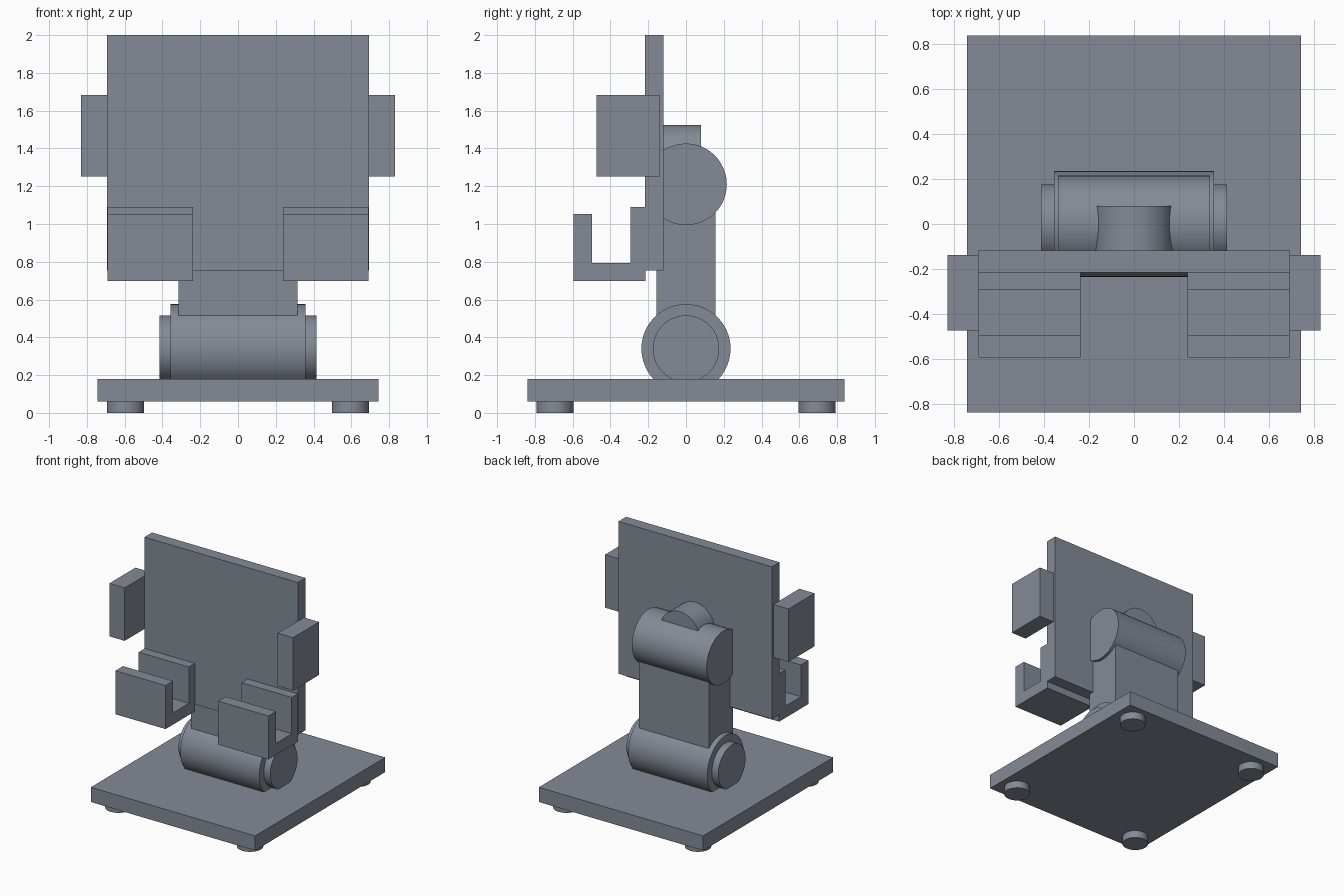
import bpy, bmesh, math
from mathutils import Matrix

if "Cube" in bpy.data.objects:
    bpy.data.objects.remove(bpy.data.objects["Cube"])

# Dark slate finish shared by all parts
slate = bpy.data.materials.new("slate")
slate.diffuse_color = (0.23, 0.255, 0.305, 1)
slate.use_nodes = True
slate.node_tree.nodes["Principled BSDF"].inputs["Base Color"].default_value = slate.diffuse_color


def finish(name, bm):
    bmesh.ops.recalc_face_normals(bm, faces=bm.faces)
    mesh = bpy.data.meshes.new(name)
    bm.to_mesh(mesh)
    bm.free()
    mesh.materials.append(slate)
    obj = bpy.data.objects.new(name, mesh)
    bpy.context.collection.objects.link(obj)
    return obj


def box(name, x, y, z):
    bm = bmesh.new()
    bmesh.ops.create_cube(bm, size=1)
    for v in bm.verts:
        for i, (lo, hi) in enumerate((x, y, z)):
            v.co[i] = hi if v.co[i] > 0 else lo
    return finish(name, bm)


def cylinder(name, center, radius, length, axis='Z'):
    turn = {'X': Matrix.Rotation(math.pi / 2, 4, 'Y'),
            'Y': Matrix.Rotation(math.pi / 2, 4, 'X'),
            'Z': Matrix.Identity(4)}[axis]
    bm = bmesh.new()
    bmesh.ops.create_cone(bm, cap_ends=True, segments=48, radius1=radius, radius2=radius,
                          depth=length, matrix=Matrix.Translation(center) @ turn)
    obj = finish(name, bm)
    bpy.ops.object.select_all(action='DESELECT')
    obj.select_set(True)
    bpy.context.view_layer.objects.active = obj
    bpy.ops.object.shade_smooth_by_angle()
    return obj


def extrude_x(name, profile, x0, x1):
    bm = bmesh.new()
    a, b = ([bm.verts.new((x, y, z)) for y, z in profile] for x in (x0, x1))
    bm.faces.new(a)
    bm.faces.new(b)
    n = len(profile)
    for i in range(n):
        j = (i + 1) % n
        bm.faces.new((a[i], a[j], b[j], b[i]))
    return finish(name, bm)


# Base plate with four round feet
box("base_plate", (-0.743, 0.743), (-0.84, 0.84), (0.06, 0.18))
for sx in (-1, 1):
    for sy in (-1, 1):
        cylinder("foot", (sx * 0.595, sy * 0.694, 0.035), 0.098, 0.07)

# Lower hinge barrel and its narrower axle
cylinder("lower_hinge", (0, 0, 0.34), 0.236, 0.714, 'X')
cylinder("lower_hinge_axle", (0, 0, 0.34), 0.176, 0.83, 'X')

# Upright arm
box("arm", (-0.315, 0.315), (-0.157, 0.155), (0.34, 1.21))

# Upper hinge barrel and the pivot that carries the back plate
cylinder("upper_hinge", (0, 0, 1.21), 0.216, 0.676, 'X')
cylinder("plate_pivot", (0, -0.035, 1.349), 0.176, 0.23, 'Y')

# Back plate
box("back_plate", (-0.694, 0.694), (-0.217, -0.119), (0.755, 2.0))

# Side grips and J-shaped lower hooks, one pair on each side
hook = [(-0.215, 0.697), (-0.215, 1.09), (-0.295, 1.09), (-0.295, 0.793),
        (-0.497, 0.793), (-0.497, 1.053), (-0.595, 1.053), (-0.595, 0.697)]
for s in (-1, 1):
    box("side_grip", sorted((s * 0.692, s * 0.83)), (-0.475, -0.139), (1.251, 1.684))
    extrude_x("lower_hook", hook, s * 0.238, s * 0.692)
